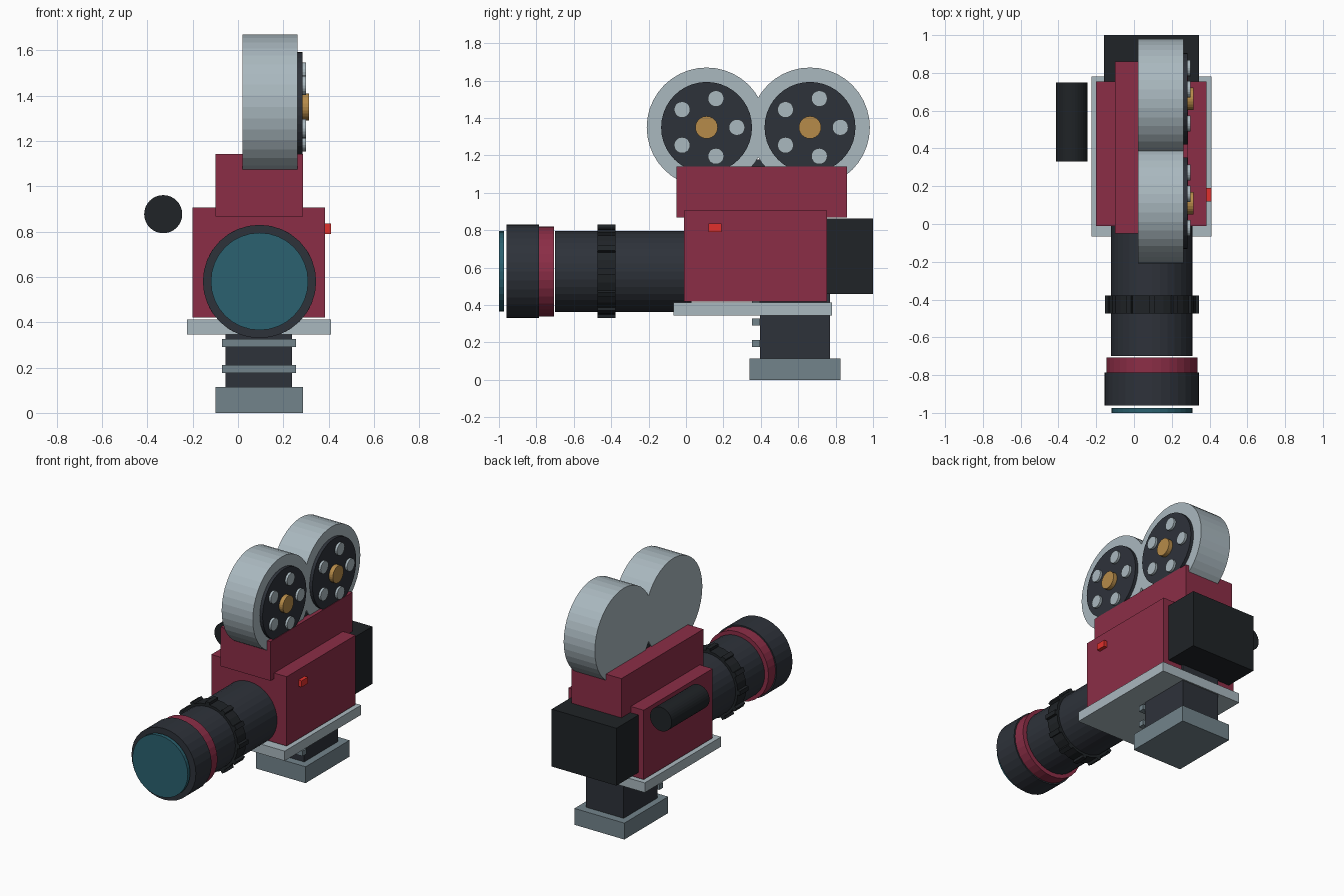
import bpy, bmesh, math
from mathutils import Matrix, Vector

if "Cube" in bpy.data.objects:
    bpy.data.objects.remove(bpy.data.objects["Cube"])


def material(name, rgb):
    m = bpy.data.materials.new(name)
    m.diffuse_color = (*rgb, 1)
    m.use_nodes = True
    m.node_tree.nodes["Principled BSDF"].inputs["Base Color"].default_value = m.diffuse_color
    return m


CRIMSON = material("crimson", (0.26, 0.027, 0.062))
CHARCOAL = material("charcoal", (0.027, 0.032, 0.042))
BLACK = material("black", (0.014, 0.017, 0.020))
SILVER = material("silver", (0.40, 0.48, 0.52))
STEEL = material("steel", (0.17, 0.23, 0.26))
GLASS = material("glass", (0.024, 0.12, 0.16))
BRASS = material("brass", (0.47, 0.26, 0.068))
RED = material("red", (0.75, 0.03, 0.025))


def finish(name, bm, mat):
    bmesh.ops.recalc_face_normals(bm, faces=bm.faces)
    me = bpy.data.meshes.new(name)
    bm.to_mesh(me)
    bm.free()
    me.materials.append(mat)
    ob = bpy.data.objects.new(name, me)
    bpy.context.collection.objects.link(ob)
    return ob


def box(name, x, y, z, mat):
    """Box from (min, max) pairs."""
    bm = bmesh.new()
    size = Matrix.Diagonal((x[1] - x[0], y[1] - y[0], z[1] - z[0], 1))
    mid = Vector((sum(x) / 2, sum(y) / 2, sum(z) / 2))
    bmesh.ops.create_cube(bm, size=1, matrix=Matrix.Translation(mid) @ size)
    return finish(name, bm, mat)


def cylinder(name, axis, span, centre, r, mat, sides=32):
    """Cylinder along x or y; centre holds the two other coordinates."""
    bm = bmesh.new()
    mid = sum(span) / 2
    if axis == 'X':
        pos, rot = (mid, *centre), Matrix.Rotation(math.pi / 2, 4, 'Y')
    else:
        pos, rot = (centre[0], mid, centre[1]), Matrix.Rotation(math.pi / 2, 4, 'X')
    bmesh.ops.create_cone(bm, cap_ends=True, segments=sides, radius1=r, radius2=r,
                          depth=span[1] - span[0], matrix=Matrix.Translation(pos) @ rot)
    return finish(name, bm, mat)


# Camera body
box("body", (-0.20, 0.385), (-0.01, 0.755), (0.42, 0.907), CRIMSON)
box("upper_housing", (-0.10, 0.287), (-0.05, 0.86), (0.867, 1.142), CRIMSON)
box("rear_box", (-0.16, 0.343), (0.755, 1.0), (0.46, 0.863), BLACK)
box("record_button", (0.38, 0.41), (0.12, 0.19), (0.79, 0.835), RED)
cylinder("viewfinder", 'Y', (0.33, 0.75), (-0.33, 0.877), 0.084, BLACK)

# Mount under the body
box("base_plate", (-0.226, 0.41), (-0.067, 0.78), (0.345, 0.413), SILVER)
box("mount_column", (-0.055, 0.238), (0.395, 0.77), (0.11, 0.50), CHARCOAL)
box("mount_foot", (-0.10, 0.287), (0.34, 0.827), (0, 0.115), STEEL)
for i in range(3):
    z = 0.175 + 0.115 * i
    box(f"column_rib_{i + 1}", (-0.07, 0.255), (0.353, 0.396), (z, z + 0.037), STEEL)

# Lens
LENS = (0.095, 0.58)
cylinder("lens_barrel", 'Y', (-0.70, 0.03), LENS, 0.216, CHARCOAL)
cylinder("lens_colour_ring", 'Y', (-0.785, -0.707), LENS, 0.241, CRIMSON)
cylinder("lens_hood", 'Y', (-0.96, -0.785), LENS, 0.25, CHARCOAL)
cylinder("lens_glass", 'Y', (-1.0, -0.974), LENS, 0.215, GLASS)

# Focus ring with twelve grips, extruded from a toothed profile
bm = bmesh.new()
ring = []
for i in range(12):
    for offset, r in ((-4, 0.232), (-3.5, 0.25), (3.5, 0.25), (4, 0.232), (15, 0.234)):
        a = math.radians(30 * i + offset)
        ring.append(bm.verts.new((LENS[0] + r * math.sin(a), -0.473, LENS[1] + r * math.cos(a))))
face = bm.faces.new(ring)
ext = bmesh.ops.extrude_face_region(bm, geom=[face], use_keep_orig=True)
bmesh.ops.translate(bm, vec=(0, 0.095, 0),
                    verts=[v for v in ext["geom"] if isinstance(v, bmesh.types.BMVert)])
finish("focus_ring", bm, BLACK)

# Film magazines with reels
for side, y in (("front", 0.11), ("rear", 0.663)):
    c = (y, 1.35)
    cylinder(f"{side}_magazine", 'X', (0.02, 0.262), c, 0.32, SILVER, 40)
    cylinder(f"{side}_reel", 'X', (0.255, 0.284), c, 0.243, CHARCOAL, 40)
    cylinder(f"{side}_reel_hub", 'X', (0.27, 0.314), c, 0.06, BRASS, 24)
    for i in range(5):
        a = math.radians(72 * i)
        spot = (y + 0.162 * math.cos(a), 1.35 + 0.162 * math.sin(a))
        cylinder(f"{side}_reel_spot_{i + 1}", 'X', (0.27, 0.300), spot, 0.043, SILVER, 20)
box("magazine_link", (0.03, 0.25), (0.345, 0.428), (1.12, 1.178), CHARCOAL)
